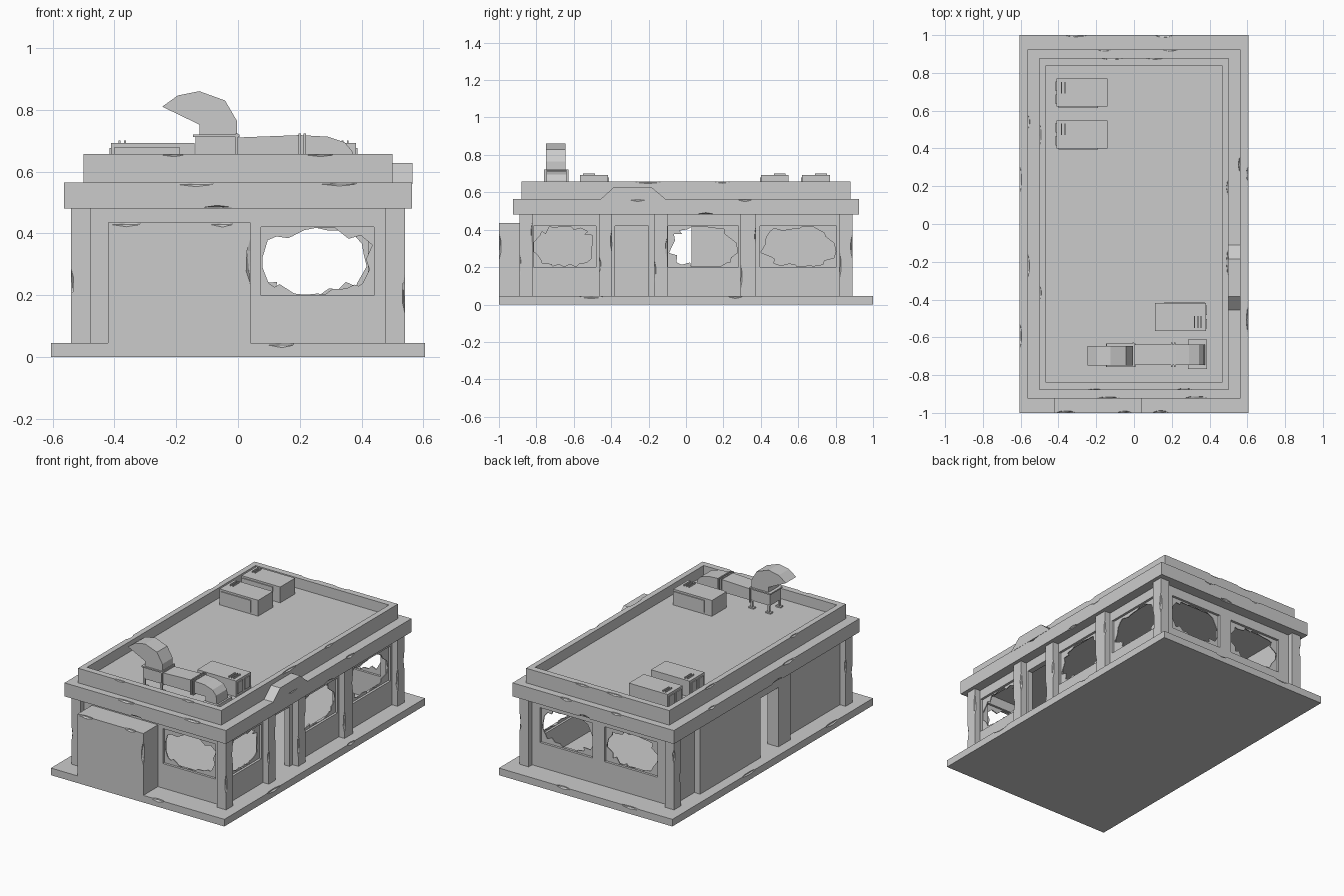
import bpy, bmesh, math, random
from mathutils import Matrix, Vector

random.seed(4)
if "Cube" in bpy.data.objects:
    bpy.data.objects.remove(bpy.data.objects["Cube"], do_unlink=True)

grey = bpy.data.materials.new("concrete_grey")
grey.use_nodes = True
grey.diffuse_color = (0.6, 0.6, 0.6, 1)
grey.node_tree.nodes["Principled BSDF"].inputs["Base Color"].default_value = (0.6, 0.6, 0.6, 1)


def finish(name, bm):
    bmesh.ops.recalc_face_normals(bm, faces=bm.faces)
    mesh = bpy.data.meshes.new(name)
    bm.to_mesh(mesh)
    bm.free()
    obj = bpy.data.objects.new(name, mesh)
    mesh.materials.append(grey)
    bpy.context.scene.collection.objects.link(obj)
    return obj


def add_box(bm, x, y, z):
    lo, hi = Vector((x[0], y[0], z[0])), Vector((x[1], y[1], z[1]))
    mat = Matrix.Translation((lo + hi) / 2) @ Matrix.Diagonal((hi - lo).to_4d())
    bmesh.ops.create_cube(bm, size=1, matrix=mat)


def boxes(name, *spans):
    bm = bmesh.new()
    for x, y, z in spans:
        add_box(bm, x, y, z)
    return finish(name, bm)


def prism(name, points, to_3d, lo, hi):
    """Extrude a 2D profile from lo to hi; to_3d places a point."""
    bm = bmesh.new()
    ends = [[bm.verts.new(to_3d(a, b, d)) for a, b in points] for d in (lo, hi)]
    for ring in ends:
        bm.faces.new(ring)
    for i in range(len(points)):
        j = (i + 1) % len(points)
        bm.faces.new((ends[0][i], ends[0][j], ends[1][j], ends[1][i]))
    return finish(name, bm)


def cut(obj, cutter):
    cutter.hide_render = True
    mod = obj.modifiers.new("cut", 'BOOLEAN')
    mod.operation, mod.solver, mod.object = 'DIFFERENCE', 'EXACT', cutter
    bpy.context.view_layer.objects.active = obj
    bpy.ops.object.modifier_apply(modifier=mod.name)
    bpy.data.objects.remove(cutter, do_unlink=True)


def chip(obj, places, depth=0.013):
    """Knock faceted chips out of edges; each place is (point, edge axis)."""
    bm = bmesh.new()
    for point, axis in places:
        size = [depth * random.uniform(0.8, 1.2) for _ in range(3)]
        size[axis] = random.uniform(0.04, 0.08)
        mat = Matrix.Translation(point) @ Matrix.Diagonal((*size, 1))
        bmesh.ops.create_icosphere(bm, subdivisions=1, radius=1, matrix=mat)
    cut(obj, finish("chip_cutter", bm))


def rim(x, y, z, per_side):
    """Random places on the four edges of a rectangle."""
    out = []
    for s in (-1, 1):
        for k in range(per_side):
            t = (k + random.uniform(0.2, 0.8)) / per_side * 2 - 1
            out += [((s * x, t * y * 0.9, z), 1), ((t * x * 0.9, s * y, z), 0)]
    return out


# Ground slab and solid block against the front
slab = boxes("base_slab", ((-0.605, 0.605), (-1, 1), (0, 0.045)))
chip(slab, rim(0.605, 1, 0.045, 2))
block = boxes("front_block", ((-0.42, 0.04), (-1, -0.84), (0, 0.435)))
chip(block, [((0.04, -1, 0.31), 2), ((-0.36, -1, 0.435), 0), ((-0.05, -1, 0.435), 0)])

# Hollow walls with window and door openings
WX, WY, THICK, SILL, HEAD, TOP = 0.5, 0.855, 0.035, 0.2, 0.42, 0.48
FLOOR = 0.045
walls = boxes("walls", ((-WX, WX), (-WY, WY), (0.04, TOP)))
cut(walls, boxes("room_cutter", ((-WX + THICK, WX - THICK), (-WY + THICK, WY - THICK), (FLOOR, 0.6))))
side_windows = [(-0.815, -0.48), (-0.095, 0.28), (0.395, 0.805)]
front_windows = [(0.075, 0.44)]
back_windows = [(0.055, 0.42), (-0.4, -0.03)]
REACH = 0.1
holes = [((WX - REACH, WX + REACH), w, (SILL, HEAD)) for w in side_windows]
holes += [(w, (-WY - REACH, -WY + REACH), (SILL, HEAD)) for w in front_windows]
holes += [(w, (WY - REACH, WY + REACH), (SILL, HEAD)) for w in back_windows]
holes.append(((WX - REACH, WX + REACH), (-0.38, -0.2), (FLOOR, HEAD)))
holes.append(((-WX - REACH, -WX + REACH), (-0.15, 0.03), (FLOOR, HEAD)))
cut(walls, boxes("opening_cutter", *holes))

# Thicker wall section around the side doorway
boxes("side_wall_section",
      ((-0.54, -WX), (0.03, 0.63), (FLOOR, TOP)),
      ((-0.54, -WX), (-0.27, -0.15), (FLOOR, TOP)),
      ((-0.54, -WX), (-0.15, 0.03), (HEAD, TOP)))


# Broken glass left around each window
def broken_glass(name, span, to_3d):
    w, h = (span[1] - span[0]) / 2, (HEAD - SILL) / 2
    u, v = (span[0] + span[1]) / 2, (HEAD + SILL) / 2
    corner = math.atan2(h, w)
    angles = [corner, math.pi - corner, math.pi + corner, -corner % math.tau]
    angles += [(k + random.uniform(0.1, 0.9)) * math.tau / 26 for k in range(26)]
    bm = bmesh.new()
    outer, inner = [], []
    for k, a in enumerate(sorted(angles)):
        c, s = math.cos(a), math.sin(a)
        r = min(w / max(abs(c), 1e-6), h / max(abs(s), 1e-6))
        # The hole is a jagged oval that nearly touches the frame
        oval = 1 / math.hypot(c / w, s / h)
        q = min(r * 0.98, oval * random.choice((0.86, 0.95, 1.03, 1.08)))
        outer.append(bm.verts.new(to_3d(u + r * c, v + r * s)))
        inner.append(bm.verts.new(to_3d(u + q * c, v + q * s)))
    for i in range(len(outer)):
        j = (i + 1) % len(outer)
        bm.faces.new((outer[i], outer[j], inner[j], inner[i]))
    obj = finish(name, bm)
    mod = obj.modifiers.new("thickness", 'SOLIDIFY')
    mod.thickness, mod.offset = 0.006, 0


for w in side_windows:
    broken_glass("side_glass", w, lambda a, b: (WX - 0.018, a, b))
for w in front_windows:
    broken_glass("front_glass", w, lambda a, b: (a, -WY + 0.018, b))
for w in back_windows:
    broken_glass("back_glass", w, lambda a, b: (a, WY - 0.018, b))

# Corner and side pillars
pillars = [(sx, sy * 0.855, 0.07) for sx in (-1, 1) for sy in (-1, 1)]
pillars += [(1, -0.43, 0.07), (1, -0.135, 0.07), (1, 0.333, 0.085)]
for sx, y, width in pillars:
    x = sorted((sx * 0.475, sx * 0.54))
    y0, y1 = y - width / 2, y + width / 2
    p = boxes("pillar", (x, (y0, y1), (FLOOR, TOP)))
    chip(p, [((sx * 0.54, y0, random.uniform(0.15, 0.24)), 2),
             ((sx * 0.54, y1, random.uniform(0.28, 0.38)), 2)], 0.01)

# Roof band, raised crest over the door, and parapet around the deck
band = boxes("roof_band", ((-0.563, 0.563), (-0.925, 0.925), (TOP, 0.565)))
chip(band, rim(0.563, 0.925, 0.565, 2) + rim(0.563, 0.925, TOP, 1))
prism("door_crest", [(-0.46, 0.56), (-0.385, 0.628), (-0.185, 0.628), (-0.105, 0.56)],
      lambda a, b, d: (d, a, b), 0.49, 0.564)
DECK = 0.592
parapet = boxes("parapet", ((-0.5, 0.5), (-0.88, 0.88), (0.56, 0.657)))
cut(parapet, boxes("deck_cutter", ((-0.465, 0.465), (-0.84, 0.84), (DECK, 0.8))))
chip(parapet, rim(0.5, 0.88, 0.657, 2), 0.01)


# Rooftop cooling units; the third is turned around
def cooling_unit(x, y, bars, turn):
    parts = [((-0.135, 0.135), (-0.074, 0.074), (0, 0.1)),
             ((-0.125, 0.085), (-0.08, -0.074), (0.012, 0.088)),
             ((-0.14, -0.135), (-0.06, -0.01), (0.015, 0.085)),
             ((-0.14, -0.135), (0.01, 0.06), (0.015, 0.085))]
    for k in range(bars):
        bx = -0.108 + k * 0.017
        parts.append(((bx - 0.003, bx + 0.003), (-0.005, 0.058), (0.1, 0.109)))
    unit = boxes("cooling_unit", *parts)
    unit.location = (x, y, DECK)
    unit.rotation_euler.z = turn


cooling_unit(-0.275, 0.695, 2, 0)
cooling_unit(-0.275, 0.475, 2, 0)
cooling_unit(0.247, -0.492, 3, math.pi)


# Vent: hood on a legged box, with a duct bending down into the deck
def along_y(a, b, d):
    return (a, d, b)


prism("vent_hood", [(-0.004, 0.715), (-0.004, 0.765), (-0.042, 0.83), (-0.125, 0.86),
                    (-0.195, 0.846), (-0.245, 0.81), (-0.125, 0.752), (-0.125, 0.715)],
      along_y, -0.748, -0.645)
boxes("vent_box", ((-0.138, -0.002), (-0.75, -0.64), (0.64, 0.718)),
      ((-0.145, 0.005), (-0.757, -0.633), (0.712, 0.72)))
legs = []
for x in (-0.135, -0.017):
    for y in (-0.752, -0.65):
        legs.append(((x, x + 0.012), (y, y + 0.012), (DECK, 0.645)))
        legs.append(((x - 0.012, x + 0.024), (y - 0.006, y + 0.018), (DECK, DECK + 0.008)))
boxes("vent_legs", *legs)
prism("duct", [(-0.01, 0.64), (-0.01, 0.71), (0.2, 0.718), (0.29, 0.713), (0.345, 0.695),
               (0.37, 0.665), (0.378, DECK), (0.3, DECK), (0.295, 0.64)],
      along_y, -0.747, -0.638)
for x in (-0.004, 0.2, 0.216):
    boxes("duct_flange", ((x - 0.004, x + 0.004), (-0.758, -0.627), (0.63, 0.723)))
boxes("duct_curb", ((0.286, 0.387), (-0.768, -0.612), (DECK - 0.01, DECK + 0.02)))
